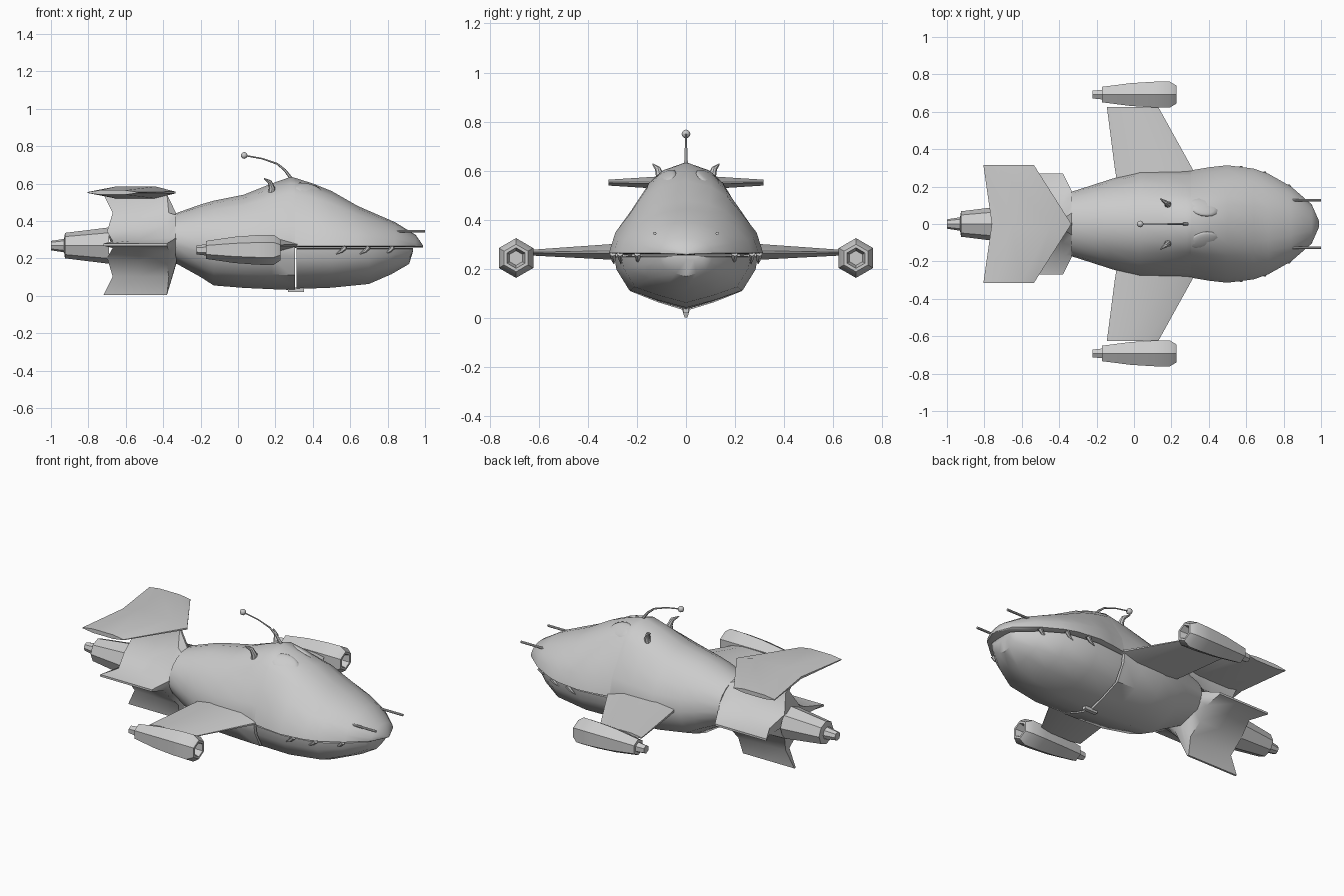
import bpy, bmesh, math
from mathutils import Vector

if "Cube" in bpy.data.objects:
    bpy.data.objects.remove(bpy.data.objects["Cube"])

grey = bpy.data.materials.new("hull grey")
grey.diffuse_color = (0.6, 0.6, 0.6, 1)
grey.use_nodes = True
grey.node_tree.nodes["Principled BSDF"].inputs["Base Color"].default_value = grey.diffuse_color


def finish(name, bm, angle=40):
    bmesh.ops.remove_doubles(bm, verts=bm.verts, dist=0.0004)
    bmesh.ops.recalc_face_normals(bm, faces=bm.faces)
    me = bpy.data.meshes.new(name)
    bm.to_mesh(me)
    bm.free()
    ob = bpy.data.objects.new(name, me)
    bpy.context.collection.objects.link(ob)
    me.materials.append(grey)
    bpy.ops.object.select_all(action='DESELECT')
    ob.select_set(True)
    bpy.context.view_layer.objects.active = ob
    bpy.ops.object.shade_smooth_by_angle(angle=math.radians(angle))
    return ob


def loft(name, rings, angle=40, caps=True):
    """Skin a list of closed rings that share a point count."""
    bm = bmesh.new()
    vs = [[bm.verts.new(p) for p in r] for r in rings]
    n = len(vs[0])
    for a, b in zip(vs, vs[1:]):
        for i in range(n):
            j = (i + 1) % n
            bm.faces.new((a[i], a[j], b[j], b[i]))
    if caps:
        bm.faces.new(vs[0])
        bm.faces.new(vs[-1])
    return finish(name, bm, angle)


def lathe(name, profile, y, z, sides=6, angle=40):
    """Turned part along x from (x, radius) pairs."""
    rings = [[(x, y + r * math.sin(k * math.tau / sides), z + r * math.cos(k * math.tau / sides))
              for k in range(sides)] for x, r in profile]
    return loft(name, rings, angle)


def tube(name, path, sides=8):
    """Tapered tube through (x, y, z, radius) points."""
    pts = [Vector(p[:3]) for p in path]
    rings = []
    for i, p in enumerate(pts):
        d = (pts[min(i + 1, len(pts) - 1)] - pts[max(i - 1, 0)]).normalized()
        u = d.cross(Vector((0, 1, 0))).normalized()
        v = d.cross(u)
        rings.append([p + path[i][3] * (u * math.cos(k * math.tau / sides) + v * math.sin(k * math.tau / sides))
                      for k in range(sides)])
    return loft(name, rings)


UPPER = [(1, 0), (.91, .28), (.72, .52), (.53, .77), (.33, .91), (0, 1)]
ROUND = [(math.cos(a * math.pi / 10), math.sin(a * math.pi / 10)) for a in range(6)]
LOWER = [(.97, .25), (.79, .66), (.4, .85)]


def section(x, w, mid, top, bottom, peak):
    """Body ring: peak blends the upper half from round to pointed."""
    up = [(w * (a[0] * peak + b[0] * (1 - peak)), mid + (top - mid) * (a[1] * peak + b[1] * (1 - peak)))
          for a, b in zip(UPPER, ROUND)]
    low = [(w * a, mid - (mid - bottom) * b) for a, b in LOWER]
    half = up + [(-y, z) for y, z in up[-2::-1]]
    half += [(-y, z) for y, z in low] + [(0, bottom)] + low[::-1]
    return [(x, y, z) for y, z in half]


# Main body: full hull behind, upper head with a flat mouth roof ahead
body = [(-.335, .172, .30, .44, .175, 0), (-.2, .215, .28, .488, .10, .1), (-.13, .238, .27, .508, .055, .3),
        (.03, .284, .267, .54, .042, .5), (.18, .287, .265, .60, .035, .8), (.28, .286, .265, .635, .031, 1),
        (.305, .287, .265, .63, .03, 1), (.306, .287, .265, .63, .258, 1), (.4, .303, .265, .60, .258, .9),
        (.5, .314, .265, .56, .258, .85), (.64, .296, .265, .48, .258, .6), (.72, .268, .265, .445, .258, .5),
        (.84, .20, .265, .393, .258, .2), (.95, .105, .265, .325, .258, 0), (.99, .015, .263, .268, .258, 0)]
loft("body", [section(*s) for s in body])

# Lower jaw
jaw = [(.312, .275, .25, .256, .036, 0), (.5, .292, .25, .256, .043, 0), (.7, .262, .25, .256, .063, 0),
       (.82, .19, .25, .256, .115, 0), (.915, .105, .25, .256, .17, 0), (.935, .08, .25, .256, .235, 0)]
loft("jaw", [section(*s) for s in jaw])

# Jaw hinge keel under the belly
bm = bmesh.new()
bmesh.ops.create_cube(bm, size=1)
for v in bm.verts:
    v.co = (.31 + v.co.x * .085, v.co.y * .022, .032 + v.co.z * .022)
finish("jaw_hinge", bm)


# Four-lobed tail: each lobe swells from the body into a thin fin
def tail_ring(tip, mid, valley, cz, sy, sz):
    """tip, mid and valley are (x, radius, half thickness)."""
    ring = []
    for k in range(4):
        a = k * math.pi / 2
        for (x, r, t), s in ((mid, -1), (tip, -1), (tip, 1), (mid, 1), (valley, 1)):
            if t is None:
                r, t = r * math.sqrt(.5), r * math.sqrt(.5)
            y, z = r * math.cos(a) - s * t * math.sin(a), r * math.sin(a) + s * t * math.cos(a)
            ring.append((x, y * sy, cz + z * sz))
    return ring


loft("tail_fins", [
    tail_ring((-.33, .17, .006), (-.33, .16, .06), (-.33, .165, None), .305, 1, .79),
    tail_ring((-.38, .27, .006), (-.37, .17, .035), (-.38, .145, None), .273, 1, 1),
    tail_ring((-.53, .27, .006), (-.53, .17, .025), (-.53, .12, None), .273, 1, 1),
    tail_ring((-.72, .27, .006), (-.67, .17, .018), (-.70, .10, None), .273, 1, 1)], 35)

# Main exhaust
lathe("exhaust", [(-.69, .097), (-.925, .068), (-.93, .036), (-1, .025)], 0, .268, 8)


def plate(name, sections):
    """Lens-shaped wing: (y, leading x, trailing x, mid z, half thickness)."""
    rings = []
    for y, xf, xb, z, t in sections:
        d = xf - xb
        rings.append([(xf, y, z - t * .15), (xf, y, z + t * .15), (xf - d * .25, y, z + t), (xb + d * .25, y, z + t),
                      (xb, y, z + t * .2), (xb, y, z - t * .2), (xb + d * .25, y, z - t), (xf - d * .25, y, z - t)])
    return loft(name, rings, 30)


# Swept stabiliser over the tail
plate("stabiliser", [(-.315, -.535, -.805, .552, .012), (0, -.335, -.76, .552, .032),
                     (.315, -.535, -.805, .552, .012)])

for s, side in ((1, "left"), (-1, "right")):
    # Wing and engine pod
    plate(side + "_wing", [(s * .22, .35, -.09, .272, .036), (s * .30, .31, -.103, .27, .032),
                           (s * .625, .13, -.145, .267, .012)])
    lathe(side + "_pod", [(-.222, .024), (-.17, .03), (-.17, .048), (-.02, .07), (.1, .079), (.19, .081),
                          (.226, .056), (.226, .042), (.18, .03)], s * .692, .245)
    # Nose rod, horn and brow
    tube(side + "_nose_rod", [(.82, s * .127, .345, .007), (1, s * .127, .345, .007)])
    tube(side + "_horn", [(.175, s * .10, .53, .02), (.182, s * .105, .575, .017), (.17, s * .115, .608, .012),
                          (.14, s * .135, .627, .003)])
    bm = bmesh.new()
    bmesh.ops.create_uvsphere(bm, u_segments=16, v_segments=8, radius=1)
    for v in bm.verts:
        c = v.co
        v.co = (.37 + c.x * .08 - c.y * .02, s * (.09 + c.y * .05), .566 - c.x * .022 - c.y * .025 + c.z * .02)
    finish(side + "_brow", bm, 60)
    # Teeth hanging from the lip
    for i, (x, y) in enumerate(((.575, .298), (.70, .268), (.83, .198))):
        tube(f"{side}_tooth_{i + 1}", [(x, s * y, .262, .014), (x - .02, s * (y - .003), .24, .01),
                                       (x - .05, s * (y - .004), .222, .002)], 6)

# Antenna with ball tip
tube("antenna", [(.29, 0, .62, .009), (.25, 0, .672, .007), (.21, 0, .705, .005), (.13, 0, .733, .004),
                 (.035, 0, .75, .004)], 6)
bm = bmesh.new()
bmesh.ops.create_icosphere(bm, subdivisions=2, radius=.018)
for v in bm.verts:
    v.co += Vector((.033, 0, .75))
finish("antenna_ball", bm)
